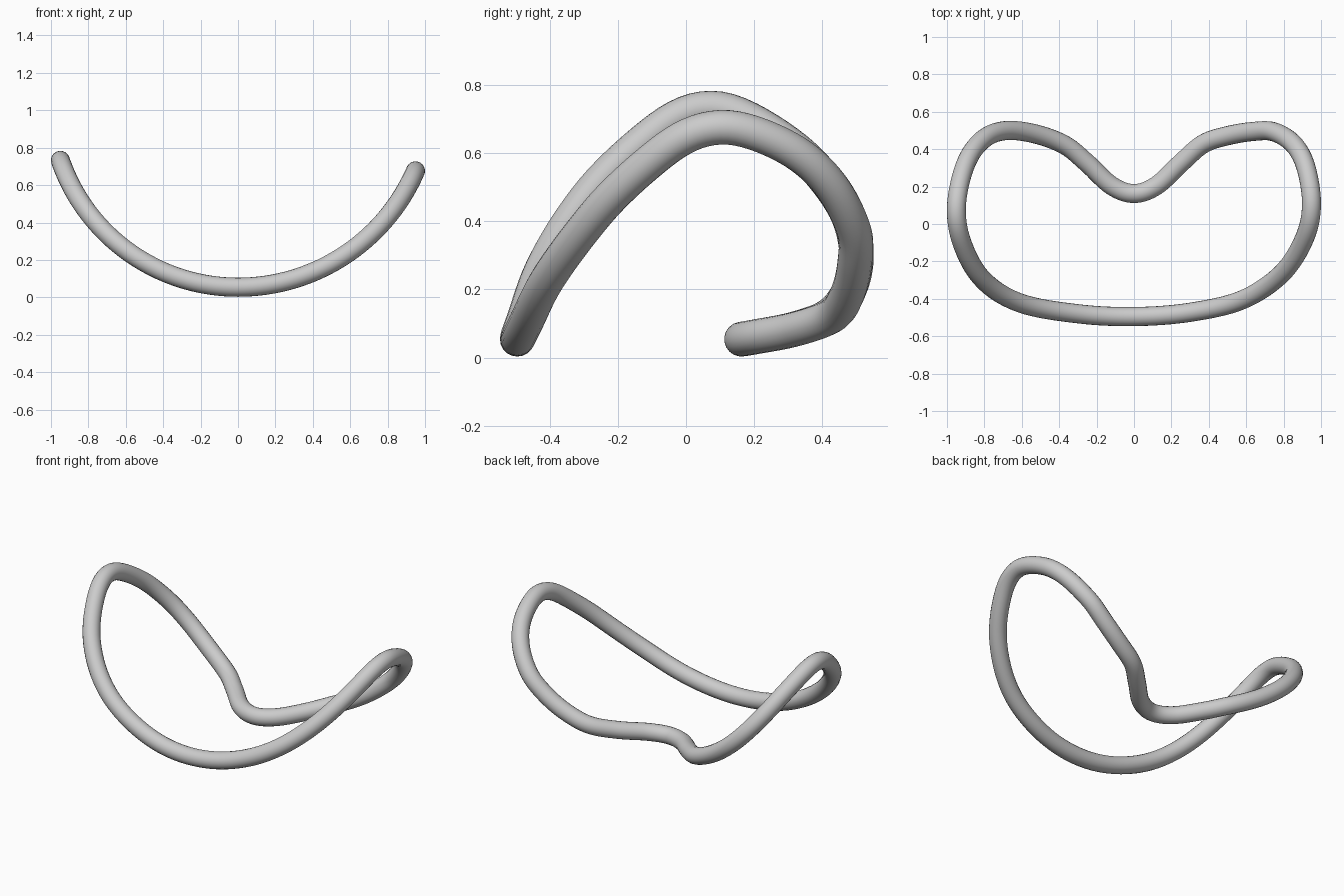
import bpy, math
from mathutils import Vector

if "Cube" in bpy.data.objects:
    bpy.data.objects.remove(bpy.data.objects["Cube"])

RADIUS = 0.051
STEPS = 8

# Plan outline of the loop (x, y), counter-clockwise from the front centre
plan = [
    (0, -0.495), (0.3, -0.472), (0.58, -0.405), (0.79, -0.265), (0.91, -0.08),
    (0.949, 0.10), (0.92, 0.30), (0.855, 0.425), (0.75, 0.492), (0.64, 0.495),
    (0.5, 0.472), (0.37, 0.428), (0.25, 0.325), (0.12, 0.205),
    (0, 0.163),
    (-0.12, 0.205), (-0.25, 0.325), (-0.37, 0.422), (-0.53, 0.482),
    (-0.69, 0.499), (-0.81, 0.45), (-0.90, 0.32), (-0.949, 0.10),
    (-0.92, -0.10), (-0.81, -0.295), (-0.61, -0.422), (-0.3, -0.480),
]


def spline(pts, steps):
    """Closed Catmull-Rom curve through the points."""
    pts = [Vector(p) for p in pts]
    n = len(pts)
    out = []
    for i in range(n):
        a, b, c, d = (pts[(i + k) % n] for k in (-1, 0, 1, 2))
        for s in range(steps):
            t = s / steps
            out.append(0.5 * (2 * b + (c - a) * t + (2 * a - 5 * b + 4 * c - d) * t * t
                              + (3 * b - a - 3 * c + d) * t ** 3))
    return out


def height(x):
    """The loop is draped on a circular arc, slightly tighter on the left."""
    r = 1.004 if x < 0 else 1.035
    return RADIUS + 0.003 + r - math.sqrt(r * r - x * x)


# Tube swept along the draped loop
path = [(p.x, p.y, height(p.x)) for p in spline(plan, STEPS)]
curve = bpy.data.curves.new("bent_tube_loop", 'CURVE')
curve.dimensions = '3D'
curve.bevel_depth = RADIUS
curve.bevel_resolution = 8
line = curve.splines.new('POLY')
line.points.add(len(path) - 1)
for pt, co in zip(line.points, path):
    pt.co = (*co, 1)
line.use_cyclic_u = True
line.use_smooth = True
loop = bpy.data.objects.new("bent_tube_loop", curve)
bpy.context.collection.objects.link(loop)

# Turn into a smooth mesh
bpy.context.view_layer.objects.active = loop
loop.select_set(True)
bpy.ops.object.convert(target='MESH')
bpy.ops.object.shade_smooth()
